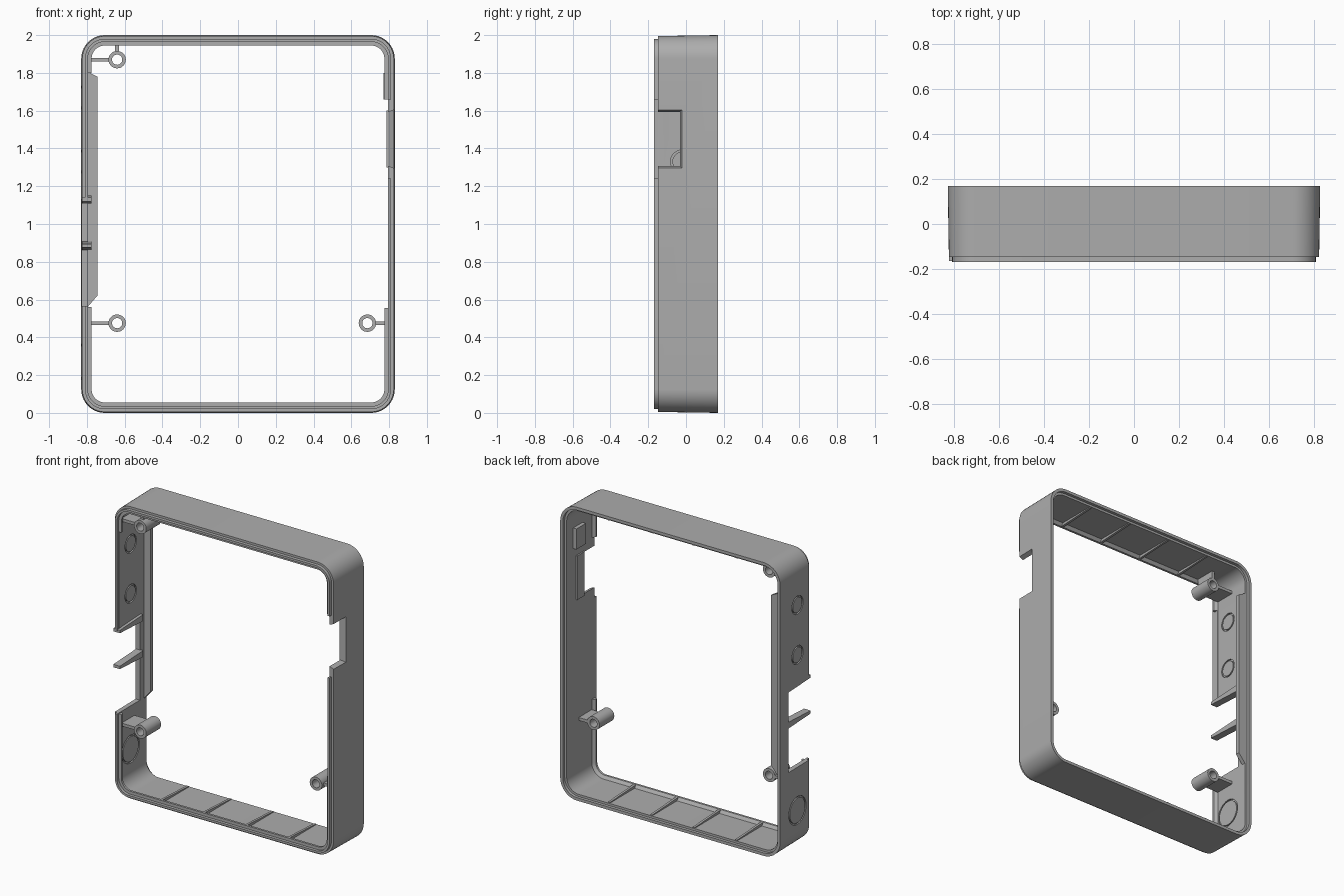
import bpy, bmesh
from math import sin, cos, pi, radians
from mathutils import Vector, Matrix

old = bpy.data.objects.get("Cube")
if old:
    bpy.data.objects.remove(old, do_unlink=True)

grey = bpy.data.materials.new("plain_grey")
grey.use_nodes = True
grey.diffuse_color = (0.42, 0.42, 0.42, 1)
grey.node_tree.nodes["Principled BSDF"].inputs["Base Color"].default_value = grey.diffuse_color


def finish(name, bm):
    bmesh.ops.recalc_face_normals(bm, faces=bm.faces)
    mesh = bpy.data.meshes.new(name)
    bm.to_mesh(mesh)
    bm.free()
    mesh.materials.append(grey)
    mesh.shade_smooth()
    mesh.set_sharp_from_angle(angle=radians(30))
    ob = bpy.data.objects.new(name, mesh)
    bpy.context.collection.objects.link(ob)
    return ob


def sweep(name, loops):
    """Closed skin through a cyclic list of equal loops of points."""
    bm = bmesh.new()
    rings = [[bm.verts.new(p) for p in loop] for loop in loops]
    for a, b in zip(rings, rings[1:] + rings[:1]):
        for i in range(len(a)):
            j = (i + 1) % len(a)
            bm.faces.new((a[i], a[j], b[j], b[i]))
    return finish(name, bm)


def rounded_loop(y, inset, radius=0.125, steps=10):
    r = radius - inset
    cx, cz = 0.83 - radius, 1 - radius
    pts = []
    for q, (sx, sz) in enumerate(((1, 1), (-1, 1), (-1, -1), (1, -1))):
        for k in range(steps + 1):
            a = (q + k / steps) * pi / 2
            pts.append((sx * cx + r * cos(a), y, 1 + sz * cz + r * sin(a)))
    return pts


def box(name, x, y, z):
    bm = bmesh.new()
    bmesh.ops.create_cube(bm, size=1)
    for v in bm.verts:
        v.co = [r[0] if c < 0 else r[1] for c, r in zip(v.co, (x, y, z))]
    return finish(name, bm)


def prism(name, outline, y0, y1):
    """Outline in x and z, extruded along y."""
    bm = bmesh.new()
    face = bm.faces.new([bm.verts.new((x, y0, z)) for x, z in outline])
    out = bmesh.ops.extrude_face_region(bm, geom=[face])
    bmesh.ops.translate(bm, vec=(0, y1 - y0, 0),
                        verts=[v for v in out["geom"] if isinstance(v, bmesh.types.BMVert)])
    return finish(name, bm)


def tube(name, start, end, outer, inner, steps=32):
    start, end = Vector(start), Vector(end)
    rot = (end - start).to_track_quat("Z", "Y").to_matrix()

    def circle(c, r):
        return [c + rot @ Vector((r * cos(2 * pi * k / steps), r * sin(2 * pi * k / steps), 0))
                for k in range(steps)]
    return sweep(name, [circle(start, outer), circle(end, outer), circle(end, inner), circle(start, inner)])


def cut(ob, cutters):
    for c in cutters:
        c.hide_render = True
        m = ob.modifiers.new("cut", "BOOLEAN")
        m.operation, m.object, m.solver = "DIFFERENCE", c, "EXACT"
    bpy.context.view_layer.update()
    dg = bpy.context.evaluated_depsgraph_get()
    mesh = bpy.data.meshes.new_from_object(ob.evaluated_get(dg))
    ob.modifiers.clear()
    ob.data = mesh
    mesh.shade_smooth()
    mesh.set_sharp_from_angle(angle=radians(30))
    for c in cutters:
        bpy.data.objects.remove(c, do_unlink=True)


# Frame wall: stepped front lip, inner ledge, stepped back rim
section = [(0.17, 0), (-0.148, 0.005), (-0.148, 0.02), (-0.17, 0.02), (-0.17, 0.035),
           (-0.15, 0.035), (-0.15, 0.055), (-0.135, 0.055), (-0.12, 0.035),
           (0.15, 0.035), (0.15, 0.02), (0.17, 0.02)]
frame = sweep("frame", [rounded_loop(y, inset) for y, inset in section])

# Flared notch in the left wall
notch = box("notch_cutter", (0.74, 0.84), (-0.3, -0.015), (1.29, 1.61))
for v in notch.data.vertices:
    if v.co.x < 0.8:
        v.co.z += 0.04 if v.co.z < 1.4 else -0.04
        if v.co.y > -0.1:
            v.co.y -= 0.04

cutters = [
    notch,
    box("lip_gap", (0.7, 0.9), (-0.3, -0.149), (1.24, 1.66)),
    box("left_ledge_gap", (0.7, 0.7945), (-0.3, 0.1), (0.555, 1.66)),
    box("right_ledge_gap", (-0.7945, -0.7), (-0.3, 0.1), (0.56, 1.8)),
    box("side_opening", (-0.9, -0.7), (-0.3, 0.08), (0.565, 1.13)),
]
# Knockout rings scored on both sides of the right wall
for z, r in ((1.67, 0.062), (1.33, 0.062), (0.27, 0.095)):
    for x0, x1 in ((-0.85, -0.818), (-0.805, -0.76)):
        cutters.append(tube("ring_cutter", (x0, -0.02, z), (x1, -0.02, z), r, r - 0.01))
cut(frame, cutters)

# Stiffening ribs on the top and bottom walls
for i in range(4):
    x = -0.48 + 0.32 * i
    for top in (False, True):
        rib = box("top_rib" if top else "bottom_rib", (x - 0.008, x + 0.008), (-0.145, 0.145), (0.03, 0.055))
        for v in rib.data.vertices:
            if v.co.y > 0 and v.co.z > 0.04:
                v.co.z = 0.04
        if top:
            rib.data.transform(Matrix.Scale(-1, 4, (0, 0, 1)))
            rib.data.transform(Matrix.Translation((0, 0, 2)))
            rib.data.flip_normals()

# Screw bosses with webs to the walls
for name, x, z in (("top_right", -0.64, 1.87), ("bottom_right", -0.64, 0.475), ("bottom_left", 0.685, 0.475)):
    tube(name + "_boss", (x, -0.14, z), (x, 0.02, z), 0.046, 0.027)
    s = 1 if x > 0 else -1
    ends = sorted((x + s * 0.04, s * 0.8))
    box(name + "_web", ends, (-0.12, 0.02), (z - 0.01, z + 0.01))
box("top_right_upper_web", (-0.65, -0.63), (-0.12, 0.02), (1.91, 1.97))

# Back flange on the right wall
prism("back_flange", [(-0.805, 0.55), (-0.745, 0.62), (-0.745, 1.78), (-0.805, 1.81)], 0.12, 0.148)

# Cable fingers in the side opening
for name, z in (("upper_finger", 1.13), ("lower_finger", 0.885)):
    finger = box(name, (-0.825, -0.775), (-0.165, 0.085), (z - 0.022, z + 0.022))
    for v in finger.data.vertices:
        if v.co.y < 0:
            v.co.z = z + (v.co.z - z) * 0.45

# Pads inside the left wall
box("notch_pad", (0.785, 0.8), (-0.03, 0.05), (1.3, 1.6))
box("left_block", (0.77, 0.8), (-0.02, 0.08), (1.66, 1.8))
